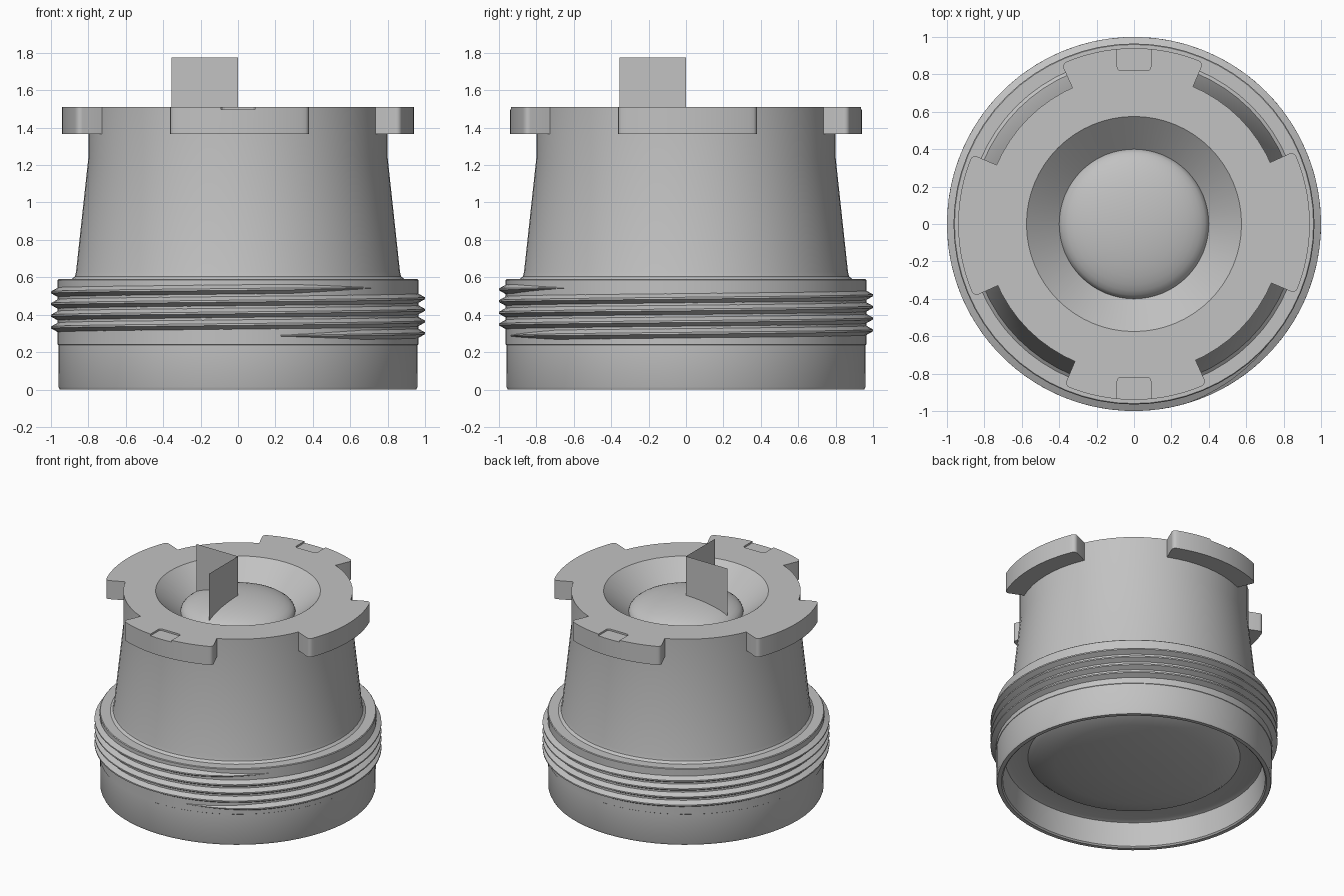
import bpy, bmesh, math
from mathutils import Vector

cube = bpy.data.objects.get("Cube")
if cube:
    bpy.data.objects.remove(cube, do_unlink=True)

# Single plain material
grey = bpy.data.materials.new("plain grey")
grey.use_nodes = True
grey.diffuse_color = (0.54, 0.54, 0.54, 1)
grey.node_tree.nodes["Principled BSDF"].inputs["Base Color"].default_value = (0.54, 0.54, 0.54, 1)


def finish(name, bm, smooth=True):
    mesh = bpy.data.meshes.new(name)
    bm.to_mesh(mesh)
    bm.free()
    obj = bpy.data.objects.new(name, mesh)
    bpy.context.collection.objects.link(obj)
    mesh.materials.append(grey)
    if smooth:
        bpy.ops.object.select_all(action='DESELECT')
        obj.select_set(True)
        bpy.context.view_layer.objects.active = obj
        bpy.ops.object.shade_smooth_by_angle(angle=math.radians(30))
    return obj


def revolve(name, profile, steps=64):
    bm = bmesh.new()
    verts = [bm.verts.new((r, 0, z)) for r, z in profile]
    edges = [bm.edges.new(pair) for pair in zip(verts, verts[1:])]
    bmesh.ops.spin(bm, geom=verts + edges, cent=(0, 0, 0), axis=(0, 0, 1),
                   angle=math.tau, steps=steps)
    bmesh.ops.remove_doubles(bm, verts=bm.verts, dist=0.0005)
    bmesh.ops.recalc_face_normals(bm, faces=bm.faces)
    return finish(name, bm)


# Body: central dome, funnel, tapered neck, threaded skirt and bulging underside
quarter = [math.pi / 2 * i / 10 for i in range(11)]
dome = [(0.4 * math.sin(a), 1.355 + 0.12 * math.cos(a)) for a in quarter]
outside = [(0.575, 1.51), (0.80, 1.51), (0.80, 1.24), (0.866, 0.63), (0.872, 0.605),
           (0.89, 0.59), (0.96, 0.59), (0.965, 0.585), (0.964, 0.24), (0.961, 0.238),
           (0.96, 0.015), (0.953, 0)]
inside = [(0.925, 0), (0.915, 0.01), (0.9, 0.19), (0.87, 0.2), (0.74, 0.2),
          (0.71, 0.175), (0.55, 0.14), (0.4, 0.115), (0.2, 0.098), (0, 0.095)]
revolve("body", dome + outside + inside)


# Locking lugs around the top plate, each turned very slightly
def lug(name, turn):
    half, steps = math.radians(23.8), 16
    bm = bmesh.new()
    ring = []
    for radius, sign in ((0.94, 1), (0.795, -1)):
        for i in range(steps + 1):
            a = turn + sign * half * (2 * i / steps - 1)
            ring.append(bm.verts.new((radius * math.cos(a), radius * math.sin(a), 1.367)))
    base = bm.faces.new(ring)
    top = bmesh.ops.extrude_face_region(bm, geom=[base])["geom"]
    bmesh.ops.translate(bm, vec=(0, 0, 0.143),
                        verts=[v for v in top if isinstance(v, bmesh.types.BMVert)])
    bmesh.ops.recalc_face_normals(bm, faces=bm.faces)
    corners = []
    for e in bm.edges:
        a, b = (v.co for v in e.verts)
        if (a - b).xy.length < 0.001 and a.xy.length > 0.9:
            offset = a.xy.angle(Vector((math.cos(turn), math.sin(turn))))
            if offset > half - 0.01:
                corners.append(e)
    bmesh.ops.bevel(bm, geom=corners, offset=0.028, segments=4, profile=0.5,
                    affect='EDGES', clamp_overlap=True)
    return finish(name, bm)


lugs = {}
for i, side in enumerate(("left", "back", "right", "front")):
    lugs[side] = lug(side + "_lug", i * math.pi / 2 + math.radians(0.55))

# Shallow recesses in the front and back lugs
for side, sign in (("front", -1), ("back", 1)):
    bm = bmesh.new()
    bmesh.ops.create_cube(bm, size=1)
    bmesh.ops.scale(bm, vec=(0.18, 0.2, 0.04), verts=bm.verts)
    bmesh.ops.translate(bm, vec=(0, sign * 0.92, 1.517), verts=bm.verts)
    uprights = [e for e in bm.edges
                if (e.verts[0].co - e.verts[1].co).xy.length < 0.001]
    bmesh.ops.bevel(bm, geom=uprights, offset=0.02, segments=3, profile=0.5, affect='EDGES')
    cutter = finish(side + "_recess_cutter", bm, smooth=False)
    cut = lugs[side].modifiers.new("recess", 'BOOLEAN')
    cut.operation, cut.solver, cut.object = 'DIFFERENCE', 'EXACT', cutter
    bpy.context.view_layer.objects.active = lugs[side]
    bpy.ops.object.modifier_apply(modifier=cut.name)
    bpy.data.objects.remove(cutter, do_unlink=True)

# Screw thread: ridge section swept up a helix, fading out at both ends
bm = bmesh.new()
start, end, pitch, count = math.radians(-86), math.radians(1407), 0.0625, 300
section = [(0.955, -0.03), (1.0, -0.005), (1.0, 0.005), (0.955, 0.03)]
previous = None
for i in range(count + 1):
    t = i / count
    a = start + (end - start) * t
    z = 0.286 + pitch * (a - start) / math.tau
    grow = min(1, t / 0.027, (1 - t) / 0.027)
    ring = []
    for r, dz in section:
        r = 0.955 + (r - 0.955) * grow
        ring.append(bm.verts.new((r * math.cos(a), r * math.sin(a), z + dz * max(grow, 0.1))))
    if previous:
        for j in range(4):
            k = (j + 1) % 4
            bm.faces.new((previous[j], ring[j], ring[k], previous[k]))
    previous = ring
bmesh.ops.recalc_face_normals(bm, faces=bm.faces)
finish("screw_thread", bm)

# Two upright sheets meeting on the axis
for name, direction in (("side_sheet", Vector((-0.355, 0, 0))),
                        ("front_sheet", Vector((0, -0.355, 0)))):
    bm = bmesh.new()
    low, high = Vector((0, 0, 1.41)), Vector((0, 0, 1.775))
    bm.faces.new([bm.verts.new(p) for p in (low, low + direction, high + direction, high)])
    finish(name, bm, smooth=False)
